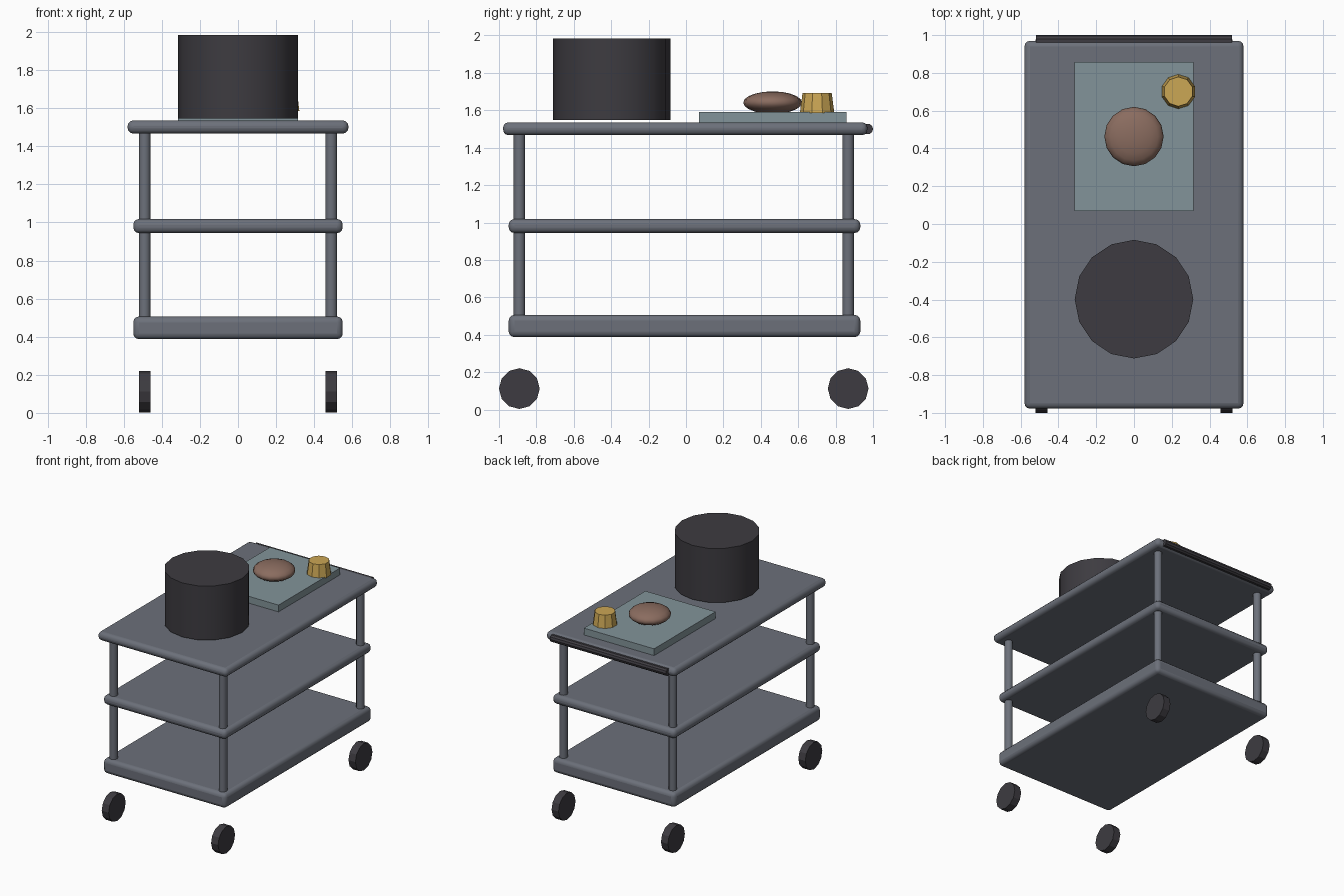
import bpy, math

if "Cube" in bpy.data.objects:
    bpy.data.objects.remove(bpy.data.objects["Cube"])

def material(name, rgb):
    m = bpy.data.materials.new(name)
    m.diffuse_color = (*rgb, 1)
    m.use_nodes = True
    m.node_tree.nodes["Principled BSDF"].inputs["Base Color"].default_value = m.diffuse_color
    return m

STEEL = material("grey steel", (0.150, 0.163, 0.195))
DARK = material("charcoal", (0.047, 0.044, 0.052))
BOARD = material("pale teal", (0.225, 0.295, 0.320))
BREAD = material("brown crust", (0.255, 0.150, 0.115))
GOLD = material("gold", (0.600, 0.385, 0.090))

def finish(name, mat, smooth=False):
    ob = bpy.context.object
    ob.name = name
    ob.data.materials.append(mat)
    bpy.ops.object.transform_apply(location=False, rotation=True, scale=True)
    if smooth:
        bpy.ops.object.shade_smooth_by_angle(angle=math.radians(35))
    return ob

def box(name, mat, x, y0, y1, z0, z1, bevel=0):
    bpy.ops.mesh.primitive_cube_add(size=1, location=(0, (y0 + y1) / 2, (z0 + z1) / 2))
    bpy.context.object.scale = (2 * x, y1 - y0, z1 - z0)
    ob = finish(name, mat, bevel > 0)
    if bevel:
        mod = ob.modifiers.new("rounded edges", "BEVEL")
        mod.width = bevel
        mod.segments = 3
    return ob

def tube(name, mat, sides, r0, r1, length, loc, along_x=False, smooth=False):
    bpy.ops.mesh.primitive_cone_add(vertices=sides, radius1=r0, radius2=r1, depth=length,
                                    location=loc,
                                    rotation=(0, math.pi / 2 if along_x else 0, 0))
    return finish(name, mat, smooth)

# Three shelves with rounded edges
box("top_shelf", STEEL, 0.58, -0.978, 0.97, 1.467, 1.536, 0.03)
box("middle_shelf", STEEL, 0.55, -0.948, 0.932, 0.944, 1.018, 0.03)
box("bottom_shelf", STEEL, 0.55, -0.948, 0.932, 0.387, 0.506, 0.03)

# Corner posts and wheels
for sx, side in ((-1, "left"), (1, "right")):
    for y, end in ((-0.891, "front"), (0.867, "back")):
        tube(f"{end}_{side}_post", STEEL, 12, 0.031, 0.031, 1.06, (sx * 0.49, y, 0.97), smooth=True)
        tube(f"{end}_{side}_wheel", DARK, 12, 0.109, 0.109, 0.062, (sx * 0.49, y, 0.112), along_x=True)

# Push handle along the back edge
tube("push_handle", DARK, 10, 0.029, 0.029, 1.04, (0, 0.971, 1.5), along_x=True, smooth=True)

# Cooking pot
tube("pot", DARK, 16, 0.314, 0.314, 0.438, (0, -0.398, 1.766), smooth=True)

# Cutting board, loaf and cup
box("cutting_board", BOARD, 0.314, 0.07, 0.857, 1.53, 1.591)
bpy.ops.mesh.primitive_uv_sphere_add(segments=16, ring_count=10, radius=1, location=(0, 0.463, 1.641))
bpy.context.object.scale = (0.157, 0.157, 0.06)
finish("loaf", BREAD)
bpy.ops.object.shade_smooth()
tube("cup", GOLD, 10, 0.092, 0.078, 0.108, (0.235, 0.701, 1.639))
